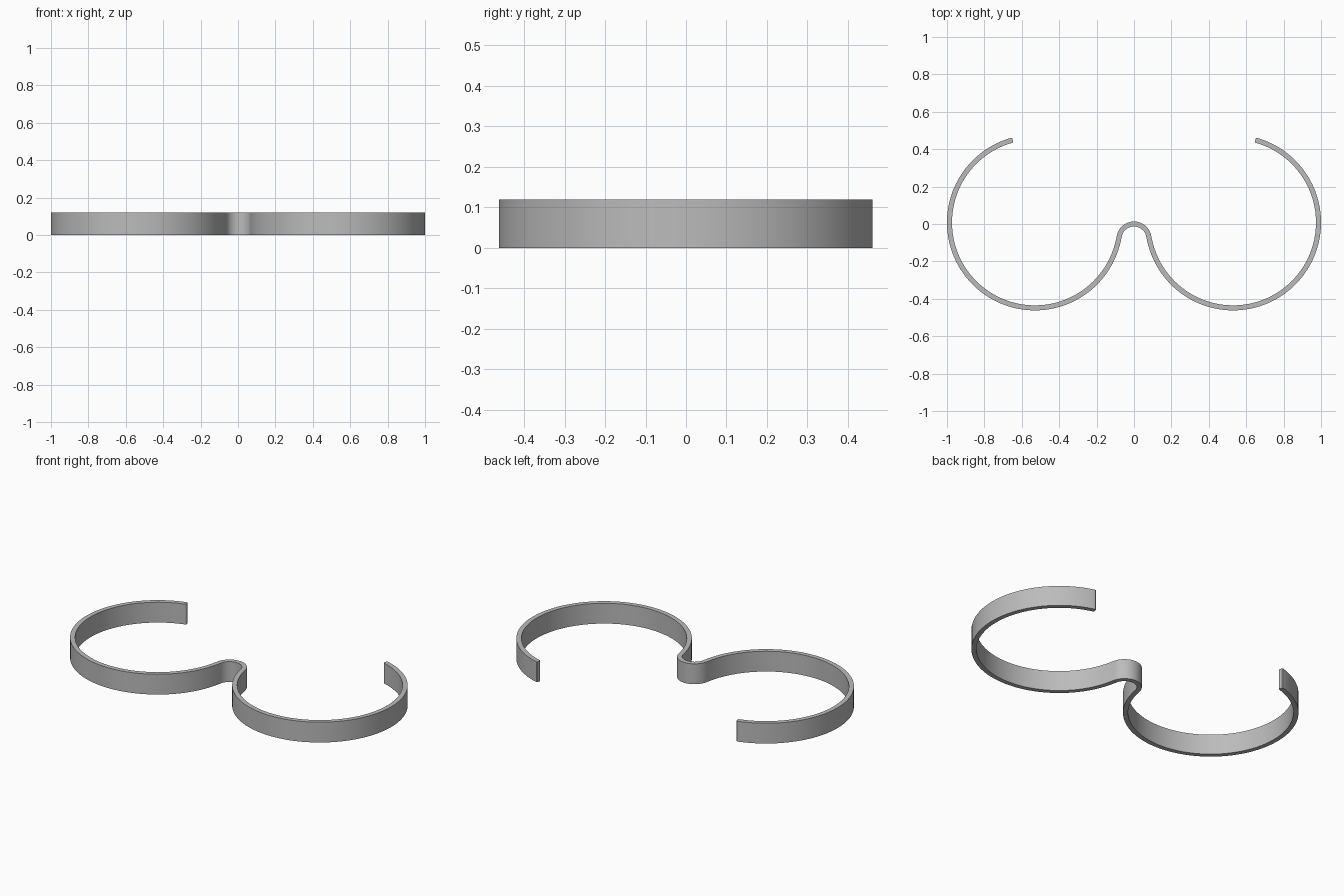
import bpy, bmesh
from math import sin, cos, radians, degrees, atan2
from mathutils import Vector

cube = bpy.data.objects.get("Cube")
if cube:
    bpy.data.objects.remove(cube)

HEIGHT, HALF_THICK = 0.12, 0.0135
RING_R, RING_C = 0.4565, Vector((0.53, 0.008))     # open ring, centre line
ARCH_R = 0.080                                     # small bridge between the rings
ARCH_C = Vector((0.0, -ARCH_R))
RING_END = 75

metal = bpy.data.materials.new("grey metal")
metal.use_nodes = True
grey = (0.5, 0.5, 0.5, 1)
metal.diffuse_color = grey
metal.node_tree.nodes["Principled BSDF"].inputs["Base Color"].default_value = grey


def arc(centre, radius, start, end, steps, side):
    """Stations along an arc: (point, unit normal towards the arch's outside)."""
    out = []
    for i in range(steps + 1):
        a = radians(start + (end - start) * i / steps)
        n = Vector((cos(a), sin(a)))
        out.append((centre + n * radius, n * side))
    return out


# Centre line of the right-hand half: half the arch, then the tangent ring
join = RING_C - ARCH_C
join_angle = degrees(atan2(join.y, join.x))
half = arc(ARCH_C, ARCH_R, 90, join_angle, 14, 1)
half += arc(RING_C, RING_R, 180 + join_angle, 360 + RING_END, 80, -1)[1:]

# Mirror it to get the full path
flip = lambda v: Vector((-v.x, v.y))
path = [(flip(p), flip(n)) for p, n in reversed(half[1:])] + half

# Sweep a rectangular section along the path
bm = bmesh.new()
section = [(-1, 0), (1, 0), (1, HEIGHT), (-1, HEIGHT)]
rows = [[bm.verts.new((*(p + n * s * HALF_THICK), z)) for s, z in section]
        for p, n in path]
for a, b in zip(rows, rows[1:]):
    for k in range(4):
        j = (k + 1) % 4
        bm.faces.new((a[k], a[j], b[j], b[k]))
ends = [bm.faces.new(rows[0]), bm.faces.new(rows[-1])]
bmesh.ops.recalc_face_normals(bm, faces=bm.faces)

# Soften the upright corners at both tips
upright = [e for f in ends for e in f.edges
           if abs(e.verts[0].co.z - e.verts[1].co.z) > HEIGHT / 2]
bmesh.ops.bevel(bm, geom=upright, offset=0.007, segments=3, profile=0.5,
                affect='EDGES')

mesh = bpy.data.meshes.new("double_ring_clip")
bm.to_mesh(mesh)
bm.free()
mesh.materials.append(metal)
clip = bpy.data.objects.new("double_ring_clip", mesh)
bpy.context.collection.objects.link(clip)

bpy.ops.object.select_all(action='DESELECT')
clip.select_set(True)
bpy.context.view_layer.objects.active = clip
bpy.ops.object.shade_smooth_by_angle(angle=radians(30))
